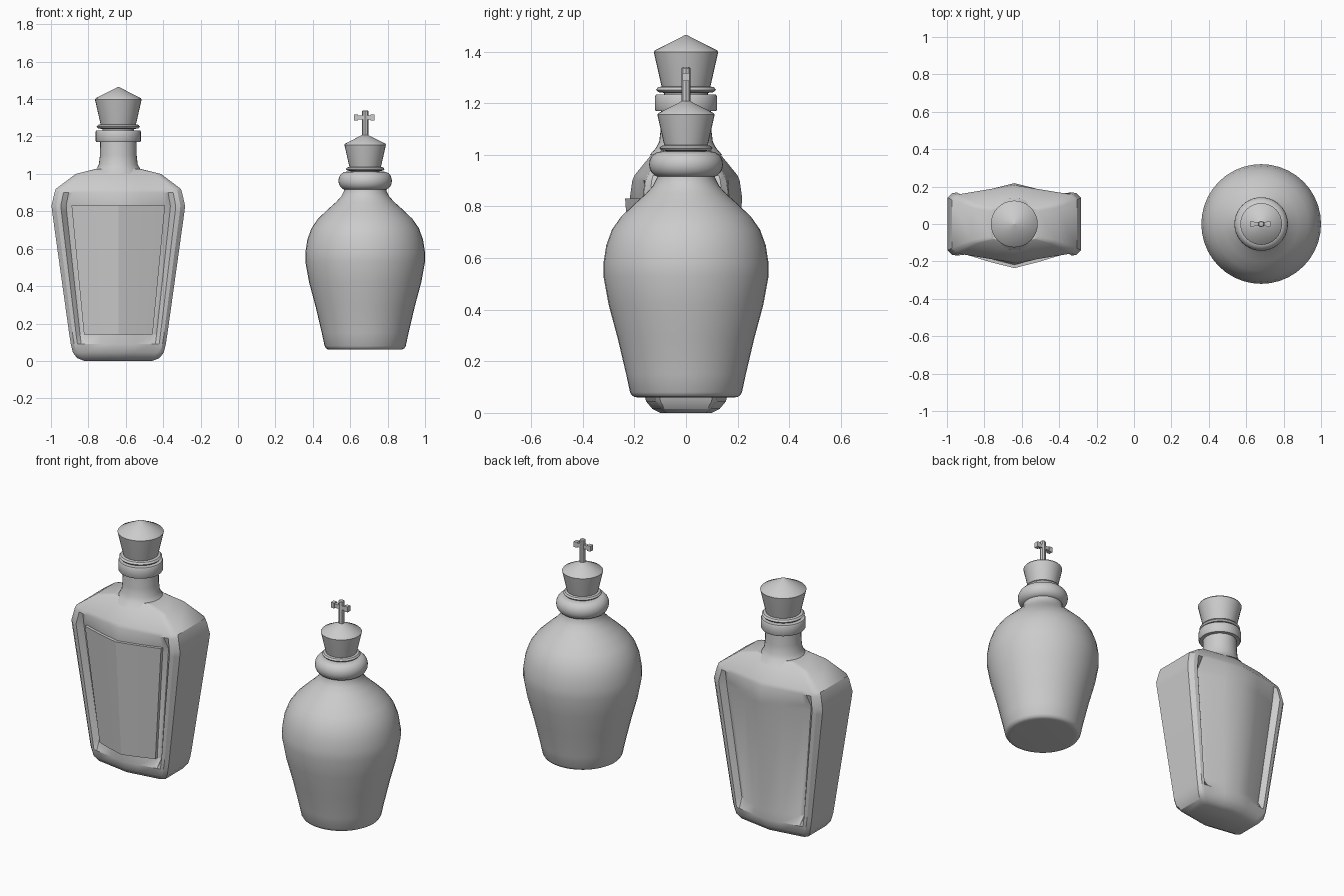
import bpy, bmesh, math

if "Cube" in bpy.data.objects:
    bpy.data.objects.remove(bpy.data.objects["Cube"])

FLASK_X, JUG_X = -0.64, 0.68


def finish(name, bm, angle=30):
    bmesh.ops.recalc_face_normals(bm, faces=bm.faces)
    me = bpy.data.meshes.new(name)
    bm.to_mesh(me)
    bm.free()
    ob = bpy.data.objects.new(name, me)
    bpy.context.collection.objects.link(ob)
    bpy.ops.object.select_all(action='DESELECT')
    ob.select_set(True)
    bpy.context.view_layer.objects.active = ob
    bpy.ops.object.shade_smooth_by_angle(angle=math.radians(angle))
    return ob


def loft(bm, rings):
    rows = [[bm.verts.new(p) for p in ring] for ring in rings]
    n = len(rows[0])
    for a, b in zip(rows, rows[1:]):
        for i in range(n):
            j = (i + 1) % n
            bm.faces.new((a[i], a[j], b[j], b[i]))
    bm.faces.new(rows[0])
    bm.faces.new(rows[-1])


def lathe(name, x, profile, n=32, angle=30):
    bm = bmesh.new()
    rings = []
    for r, z in profile:
        rings.append([(x + r * math.cos(2 * math.pi * i / n),
                       r * math.sin(2 * math.pi * i / n), z) for i in range(n)])
    loft(bm, rings)
    return finish(name, bm, angle)


def box(name, centre, size):
    bm = bmesh.new()
    bmesh.ops.create_cube(bm, size=1)
    for v in bm.verts:
        v.co = [c + s * k for c, s, k in zip(centre, size, v.co)]
    return finish(name, bm)


def stopper(name, x, z, s):
    # tapered plug with a bead near its foot and a conical top
    plug = [(.085, -.06), (.085, .0), (.108, .003), (.116, .012), (.108, .022),
            (.094, .025), (.097, .035), (.123, .150), (.125, .158), (.120, .165), (.002, .225)]
    lathe(name, x, [(r * s, z + h * s) for r, h in plug])


# faceted flask body: wedge-sided rings with a bulging panel sunk front and back
columns = [(1, 0), (.93, 0), (.86, 0), (.78, .036), (.70, .030), (.35, .012)]
columns = [(-u, d) for u, d in columns] + [(0, .002)] + columns[::-1]
levels = [(0, .182, .10, 0), (.015, .22, .13, 0), (.045, .243, .155, 0), (.09, .254, .165, 0),
          (.14, .262, .168, 1), (.80, .354, .217, 1), (.83, .357, .22, 1), (.90, .341, .208, 0),
          (.92, .334, .20, 0), (1.0, .227, .135, 0), (1.025, .125, .105, 0)]


def face_depth(u, d):
    return .64 * d if abs(u) == 1 else d * (1 - .27 * abs(u))


bm = bmesh.new()
rings = []
for z, w, d, sunk in levels:
    half = [(u * w, face_depth(u, d) - sunk * cut) for u, cut in columns]
    rings.append([(FLASK_X + x, -y, z) for x, y in half] +
                 [(FLASK_X + x, y, z) for x, y in reversed(half)])
loft(bm, rings)
finish("flask_body", bm)

# blank label hugging the front panel
bm = bmesh.new()
rings = []
label = [(-.70, -.020), (-.35, -.003), (0, .008), (.35, -.003), (.70, -.020)]
for z, w, d in [(.14, .262, .168), (.83, .357, .22)]:
    half = [(u * w, face_depth(u, d) + off) for u, off in label]
    rings.append([(FLASK_X + x, -y - .008, z) for x, y in half] +
                 [(FLASK_X + x, -y + .012, z) for x, y in reversed(half)])
loft(bm, rings)
finish("flask_label", bm)

# flask neck, collar and stopper
lathe("flask_neck", FLASK_X, [(.14, 1.0), (.118, 1.025), (.104, 1.05), (.098, 1.10), (.096, 1.20)])
lathe("flask_collar", FLASK_X, [(.09, 1.17), (.117, 1.17), (.121, 1.177), (.121, 1.225),
                                (.117, 1.233), (.09, 1.233)])
stopper("flask_stopper", FLASK_X, 1.24, 1.0)

# round jug with its rolled lip
lathe("jug_body", JUG_X, [(.18, .06), (.198, .061), (.209, .067), (.217, .08), (.232, .15),
                          (.265, .29), (.300, .42), (.320, .53), (.320, .58), (.309, .65),
                          (.287, .71), (.252, .76), (.200, .81), (.155, .85), (.128, .88),
                          (.113, .91), (.113, .95)], 40)
lip = [(.100 + .043 * math.cos(a), .963 + .049 * math.sin(a))
       for a in [math.pi * (k / 10 - .5) for k in range(11)]]
lathe("jug_lip", JUG_X, lip, 40, 40)
stopper("jug_stopper", JUG_X, 1.015, .89)

# cross finial on the jug stopper
lathe("finial_stem", JUG_X, [(.017, 1.19), (.017, 1.335), (.013, 1.34)], 8)
box("finial_arm", (JUG_X - .005, 0, 1.302), (.10, .022, .022))
for side in (-1, 1):
    box("finial_arm_tip", (JUG_X - .005 + side * .044, 0, 1.302), (.022, .026, .032))
